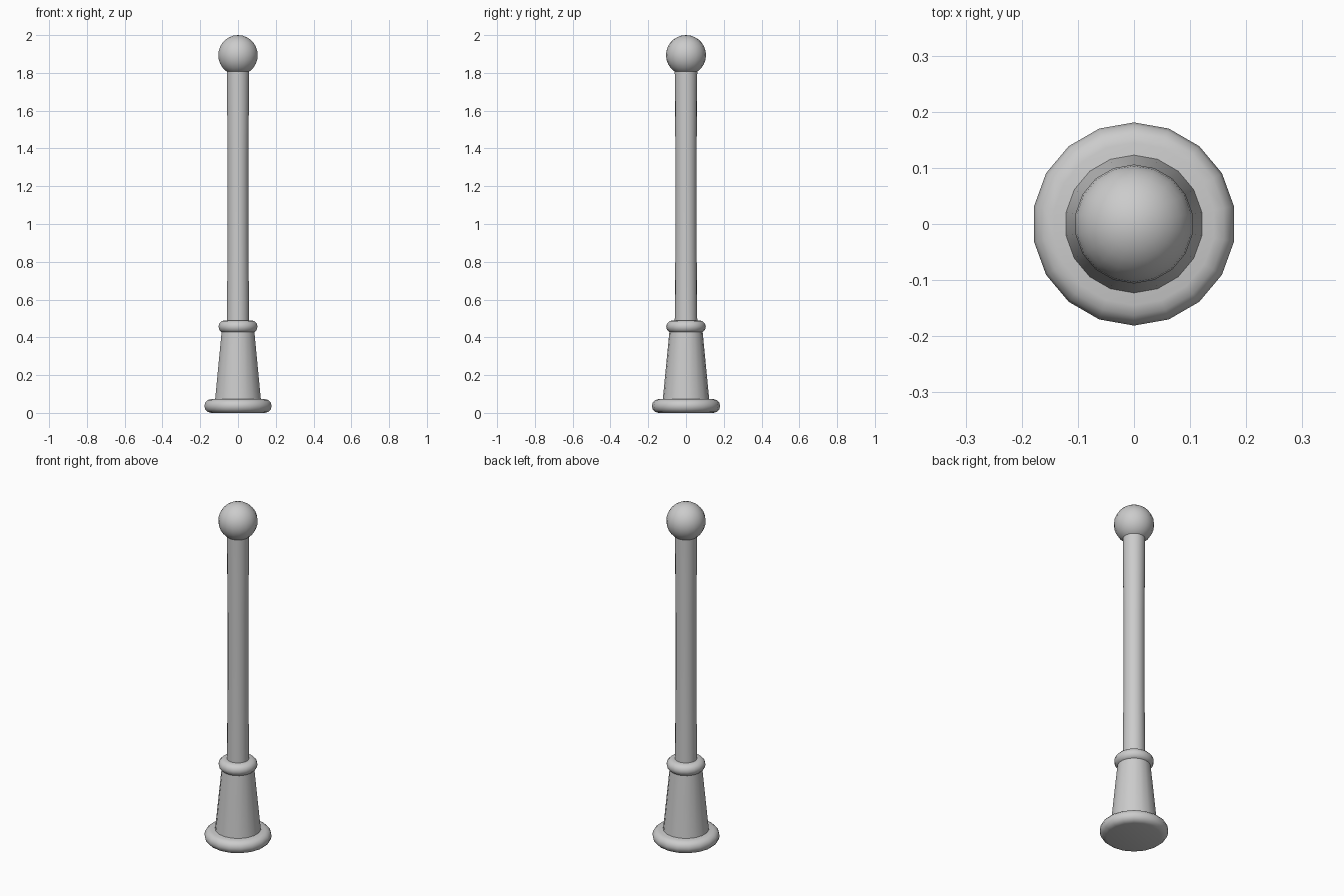
import bpy, bmesh, math

if "Cube" in bpy.data.objects:
    bpy.data.objects.remove(bpy.data.objects["Cube"])

SIDES = 18


def lathe(name, profile):
    """Revolve (radius, z) points; zero radius closes to a pole."""
    bm = bmesh.new()
    rings = []
    for r, z in profile:
        if r < 1e-5:
            rings.append([bm.verts.new((0, 0, z))] * SIDES)
        else:
            ang = [math.pi / 2 + 2 * math.pi * i / SIDES for i in range(SIDES)]
            rings.append([bm.verts.new((r * math.cos(a), r * math.sin(a), z)) for a in ang])
    for low, high in zip(rings, rings[1:]):
        for i in range(SIDES):
            j = (i + 1) % SIDES
            bm.faces.new(list(dict.fromkeys((low[i], low[j], high[j], high[i]))))
    bmesh.ops.recalc_face_normals(bm, faces=bm.faces)
    mesh = bpy.data.meshes.new(name)
    bm.to_mesh(mesh)
    bm.free()
    obj = bpy.data.objects.new(name, mesh)
    bpy.context.collection.objects.link(obj)
    bpy.ops.object.select_all(action='DESELECT')
    obj.select_set(True)
    bpy.context.view_layer.objects.active = obj
    bpy.ops.object.shade_smooth_by_angle(angle=math.radians(50))
    return obj


def rounded_disc(radius, z0, z1, steps=6):
    """Disc profile with a half-round rim."""
    h = (z1 - z0) / 2
    arc = [-math.pi / 2 + math.pi * i / steps for i in range(steps + 1)]
    rim = [(radius - h + h * math.cos(a), z0 + h + h * math.sin(a)) for a in arc]
    return [(0, z0)] + rim + [(0, z1)]


# foot and tapered pedestal
lathe("base_foot", rounded_disc(0.181, 0.0, 0.073))
lathe("pedestal", [(0, 0.04), (0.126, 0.04), (0.086, 0.45), (0, 0.45)])

# collar around the bottom of the shaft
lathe("collar", rounded_disc(0.105, 0.423, 0.49))

# shaft, very slightly waisted
lathe("shaft", [(0, 0.45), (0.06, 0.45), (0.056, 0.9), (0.056, 1.35), (0.06, 1.85), (0, 1.85)])

# ball finial
R = 0.106
N = 14
lathe("ball_finial", [(R * math.sin(math.pi * i / N), 1.894 - R * math.cos(math.pi * i / N))
                      for i in range(N + 1)])
